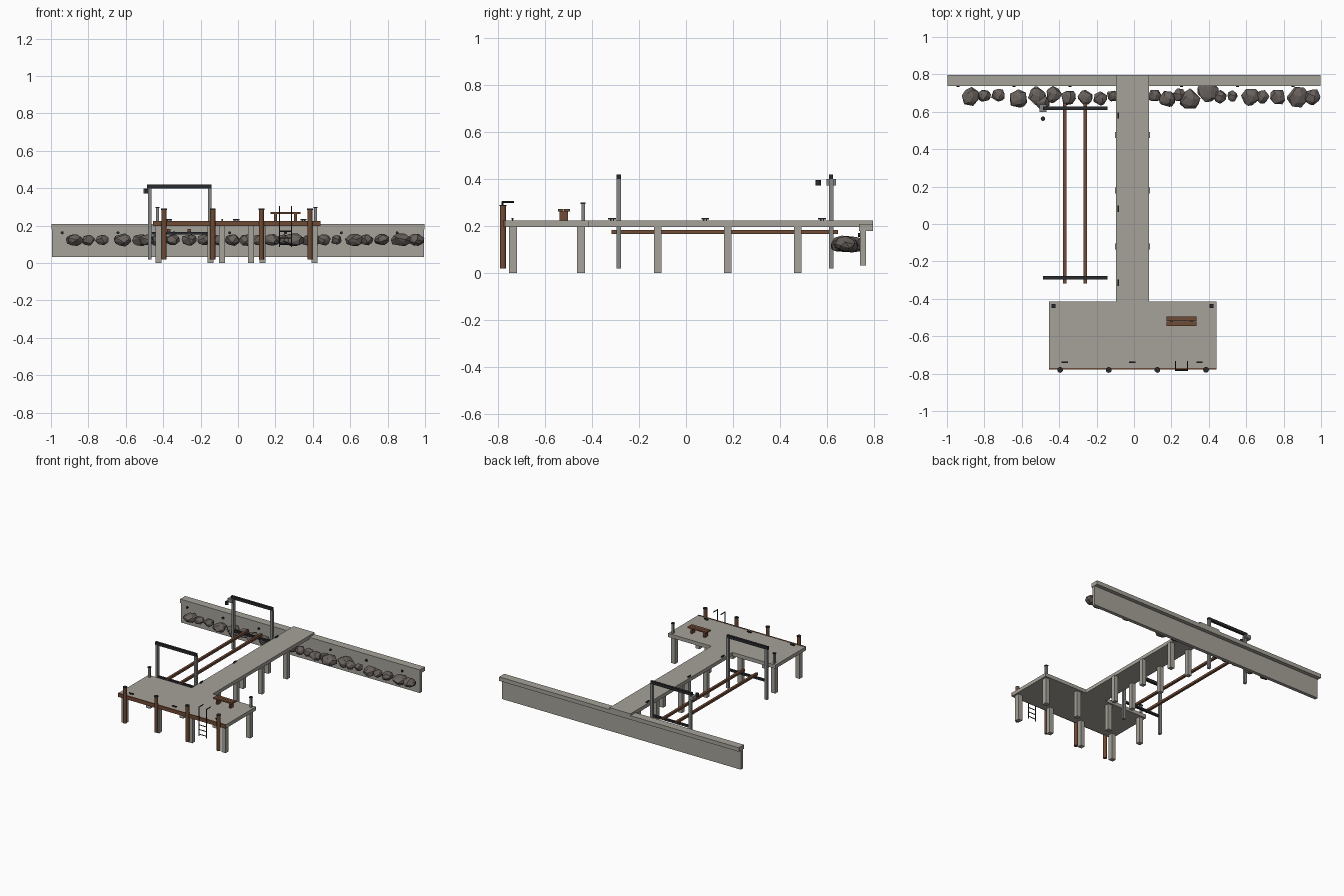
import bpy, bmesh, math, random
from mathutils import Matrix, Vector

if "Cube" in bpy.data.objects:
    bpy.data.objects.remove(bpy.data.objects["Cube"])

random.seed(4)


def mat(name, rgb):
    m = bpy.data.materials.new(name)
    m.diffuse_color = (*rgb, 1)
    m.use_nodes = True
    m.node_tree.nodes["Principled BSDF"].inputs["Base Color"].default_value = m.diffuse_color
    return m


CONCRETE = mat("concrete", (0.38, 0.36, 0.32))
STEEL = mat("galvanised steel", (0.24, 0.25, 0.24))
WOOD = mat("brown timber", (0.16, 0.07, 0.035))
DARK = mat("dark metal", (0.022, 0.023, 0.026))
ROCK = mat("rock", (0.14, 0.12, 0.11))


def finish(name, bm, material):
    bmesh.ops.recalc_face_normals(bm, faces=bm.faces)
    me = bpy.data.meshes.new(name)
    bm.to_mesh(me)
    bm.free()
    ob = bpy.data.objects.new(name, me)
    me.materials.append(material)
    bpy.context.collection.objects.link(ob)
    return ob


def box(name, material, x, y, z):
    """Box from (low, high) pairs."""
    bm = bmesh.new()
    c = [(a + b) / 2 for a, b in (x, y, z)]
    s = [b - a for a, b in (x, y, z)]
    bmesh.ops.create_cube(bm, size=1, matrix=Matrix.Translation(c) @ Matrix.Diagonal((*s, 1)))
    return finish(name, bm, material)


def post(name, material, x, y, z, w):
    return box(name, material, (x - w / 2, x + w / 2), (y - w / 2, y + w / 2), z)


def rod(name, material, a, b, r, sides=12):
    """Cylinder between two points."""
    a, b = Vector(a), Vector(b)
    bm = bmesh.new()
    m = Matrix.Translation((a + b) / 2) @ (b - a).to_track_quat('Z', 'Y').to_matrix().to_4x4()
    bmesh.ops.create_cone(bm, cap_ends=True, segments=sides, radius1=r, radius2=r,
                          depth=(b - a).length, matrix=m)
    ob = finish(name, bm, material)
    for p in ob.data.polygons:
        p.use_smooth = len(p.vertices) == 4
    ob.data.set_sharp_from_angle(angle=math.radians(40))
    return ob


# T-shaped deck
bm = bmesh.new()
outline = [(-0.455, -0.77), (0.44, -0.77), (0.44, -0.415), (0.08, -0.415),
           (0.08, 0.797), (-0.095, 0.797), (-0.095, -0.415), (-0.455, -0.415)]
face = bm.faces.new([bm.verts.new((x, y, 0.197)) for x, y in outline])
top = bmesh.ops.extrude_face_region(bm, geom=[face])["geom"]
bmesh.ops.translate(bm, vec=(0, 0, 0.027), verts=[v for v in top if isinstance(v, bmesh.types.BMVert)])
finish("deck", bm, CONCRETE)

# concrete piles
for y in (-0.738, -0.447):
    for i in range(4):
        post("platform_pile", CONCRETE, -0.425 + i * 0.278, y, (0, 0.2), 0.034)
for y in (-0.12, 0.178, 0.477):
    for x in (-0.085, 0.07):
        post("walkway_pile", CONCRETE, x, y, (0, 0.2), 0.032)

# sea wall, cap and weep pipes
box("sea_wall", CONCRETE, (-0.995, 0.995), (0.742, 0.768), (0.033, 0.185))
box("sea_wall_cap", CONCRETE, (-0.998, 0.998), (0.737, 0.797), (0.18, 0.21))
for i in range(7):
    x = -0.94 + i * 0.2985
    rod("weep_pipe", DARK, (x, 0.732, 0.162), (x, 0.75, 0.162), 0.008, 8)

# rocks along the wall: (x, y, radius)
rocks = [(-.875, .68, .05), (-.80, .685, .036), (-.725, .69, .038), (-.62, .67, .05),
         (-.52, .685, .05), (-.49, .65, .04), (-.43, .69, .045), (-.35, .675, .042),
         (-.26, .675, .042), (-.18, .67, .038), (-.115, .685, .032), (-.03, .685, .04),
         (.04, .68, .04), (.11, .685, .037), (.18, .67, .046), (.24, .69, .036),
         (.30, .665, .057), (.395, .705, .058), (.46, .68, .036), (.525, .685, .031),
         (.625, .68, .05), (.685, .68, .038), (.77, .68, .045), (.875, .68, .057),
         (.952, .68, .045)]
for x, y, r in rocks:
    bm = bmesh.new()
    for i in range(22):  # scattered sphere points, then hull
        h = 1 - 2 * (i + 0.5) / 22
        a = i * 2.4 + random.uniform(-0.4, 0.4)
        s = math.sqrt(1 - h * h)
        k = random.uniform(0.9, 1.1)
        bm.verts.new((x + r * k * s * math.cos(a), y + r * k * s * math.sin(a),
                      0.124 + (0.018 + r * 0.32) * k * h))
    hull = bmesh.ops.convex_hull(bm, input=bm.verts)
    bmesh.ops.delete(bm, geom=list({v for v in hull["geom_interior"] if isinstance(v, bmesh.types.BMVert)}),
                     context='VERTS')
    finish("rock", bm, ROCK)

# timber fender along the front, with round piles
box("fender_beam", WOOD, (-0.455, 0.44), (-0.779, -0.769), (0.198, 0.226))
for i in range(4):
    x = -0.395 + i * 0.26
    rod("fender_pile", WOOD, (x, -0.78, 0.02), (x, -0.78, 0.285), 0.0135)
    rod("fender_pile_cap", DARK, (x, -0.78, 0.285), (x, -0.78, 0.291), 0.0155)

# corner posts at the rear of the platform
for x in (-0.43, 0.415):
    post("corner_post", STEEL, x, -0.438, (0.22, 0.295), 0.016)
    post("corner_post_cap", DARK, x, -0.438, (0.295, 0.301), 0.021)


# mooring cleats
def cleat(x, y, along_x):
    u = (1, 0) if along_x else (0, 1)
    for s in (-0.006, 0.006):
        post("cleat_foot", DARK, x + u[0] * s, y + u[1] * s, (0.222, 0.23), 0.005)
    dx, dy = (0.017, 0.004) if along_x else (0.004, 0.017)
    box("cleat_bar", DARK, (x - dx, x + dx), (y - dy, y + dy), (0.228, 0.235))


for x in (-0.37, -0.01, 0.35):
    cleat(x, -0.74, True)
for y in (-0.315, 0.082, 0.58):
    cleat(-0.085, y, False)

# bench
for y in (-0.545, -0.519):
    box("bench_seat_plank", WOOD, (0.175, 0.333), (y, y + 0.024), (0.262, 0.272))
for x in (0.2, 0.308):
    box("bench_leg", WOOD, (x - 0.008, x + 0.008), (-0.538, -0.502), (0.222, 0.263))

# ladder with hooked handrails
for x in (0.222, 0.286):
    rod("ladder_rail", DARK, (x, -0.782, 0.085), (x, -0.782, 0.304), 0.0035, 8)
    rod("ladder_handrail", DARK, (x, -0.785, 0.303), (x, -0.732, 0.303), 0.0035, 8)
for z in (0.1, 0.135, 0.17):
    rod("ladder_rung", DARK, (0.222, -0.782, z), (0.286, -0.782, z), 0.003, 8)

# boat lift: two frames with cross beams
for y in (-0.287, 0.618):
    for x in (-0.471, -0.15):
        post("lift_post", STEEL, x, y, (0.02, 0.4), 0.019)
    box("lift_top_beam", DARK, (-0.486, -0.142), (y - 0.009, y + 0.009), (0.398, 0.419))
    box("lift_cradle_beam", DARK, (-0.465, -0.155), (y - 0.008, y + 0.008), (0.152, 0.167))

# timber bunks carried by the lift
for x in (-0.37, -0.26):
    box("lift_bunk", WOOD, (x - 0.009, x + 0.009), (-0.317, 0.647), (0.166, 0.183))

# lift motor
box("motor_box", STEEL, (-0.506, -0.468), (0.598, 0.64), (0.372, 0.4))
rod("motor", DARK, (-0.487, 0.563, 0.372), (-0.487, 0.563, 0.396), 0.012)
